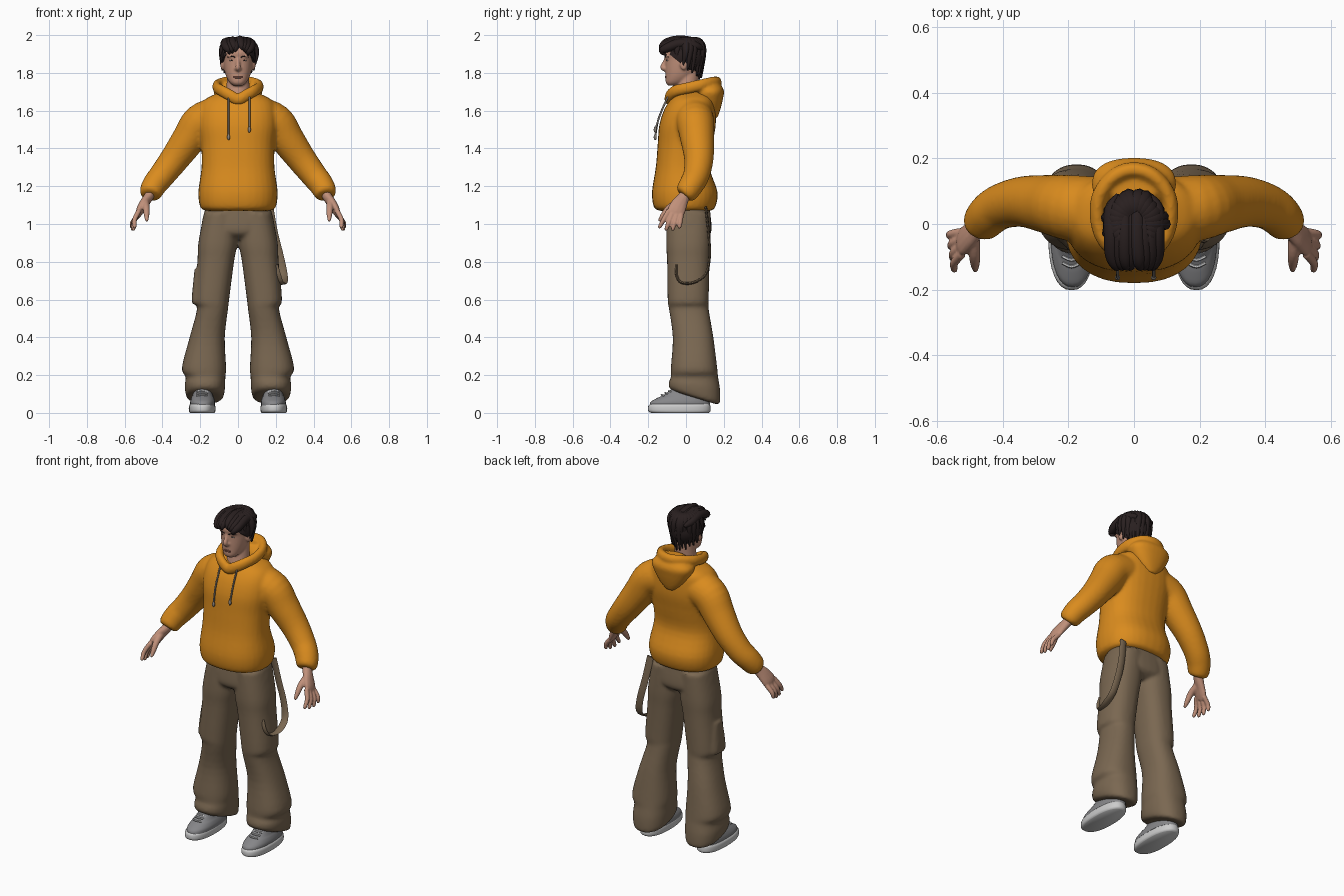
import bpy, bmesh, math, random
from mathutils import Vector, Matrix

if "Cube" in bpy.data.objects:
    bpy.data.objects.remove(bpy.data.objects["Cube"], do_unlink=True)
random.seed(4)


def material(name, *rgb):
    mat = bpy.data.materials.new(name)
    mat.use_nodes = True
    mat.diffuse_color = (*rgb, 1)
    mat.node_tree.nodes["Principled BSDF"].inputs["Base Color"].default_value = (*rgb, 1)
    return mat


orange = material("orange fleece", .7, .26, .013)
brown = material("brown canvas", .195, .137, .083)
skin = material("skin", .53, .28, .195)
lip = material("lip", .36, .15, .11)
dark = material("dark hair", .022, .014, .014)
eye_white = material("eye white", .45, .38, .34)
grey = material("shoe grey", .24, .24, .25)
white = material("sole white", .6, .6, .6)
cord_grey = material("cord grey", .26, .23, .2)


def spline(rows, closed=False, steps=4):
    """Smooth curve through rows of numbers."""
    rows = [Vector(row) for row in rows]
    count, result = len(rows), []
    if closed:
        get = lambda index: rows[index % count]
    else:
        get = lambda index: rows[max(0, min(count - 1, index))]
    for index in range(count if closed else count - 1):
        before, start, end, after = (get(index + offset) for offset in (-1, 0, 1, 2))
        for step in range(steps):
            t = step / steps
            enter, leave = (end - before) / 2, (after - start) / 2
            ease = t * t * (3 - 2 * t)
            result.append(start.lerp(end, ease) + enter * t * (1 - t) ** 2 - leave * t * t * (1 - t))
    return result if closed else result + [rows[-1]]


def bridge(bm, rings, closed=False):
    loops = [[bm.verts.new(point) for point in ring] for ring in rings]
    pairs = list(zip(loops, loops[1:]))
    if closed:
        pairs.append((loops[-1], loops[0]))
    else:
        bm.faces.new(loops[0])
        bm.faces.new(loops[-1])
    for lower, upper in pairs:
        for i in range(len(lower)):
            bm.faces.new((lower[i - 1], lower[i], upper[i], upper[i - 1]))


def circle(sides):
    return [(math.cos(math.tau * i / sides), math.sin(math.tau * i / sides)) for i in range(sides)]


def body(bm, rows, side=1, middle=0, power=.85):
    """Stacked sections: height, half width, front, back, optional x and tilt."""
    rings = []
    for z, half, front, back, x, tilt in spline([(*row, 0, 0)[:6] for row in rows]):
        ring = []
        for c, s in circle(32):
            across = math.copysign(abs(c) ** power, c) * half
            along = math.copysign(abs(s) ** power, s) * (back - front) / 2
            ring.append((side * (middle + x) + across, (front + back) / 2 + along, z - tilt * along))
        rings.append(ring)
    bridge(bm, rings)


def tube(bm, rows, size=(), side=1, ref=(1, 0, 0), sides=12, closed=False):
    """Swept ellipse: position, then radii across and along ref, unless size gives them."""
    points = spline([(*row, *size, row[-1])[:5] for row in rows], closed)
    rings, last = [], len(points) - 1
    for i, point in enumerate(points):
        if closed:
            ahead = points[(i + 1) % len(points)] - points[i - 1]
        else:
            ahead = points[min(last, i + 1)] - points[max(0, i - 1)]
        ahead = Vector(ahead[:3]).normalized()
        cross = ahead.cross(Vector(ref)).normalized()
        up = cross.cross(ahead)
        ring = [Vector(point[:3]) + cross * point[3] * c + up * point[4] * s for c, s in circle(sides)]
        rings.append([(side * p.x, p.y, p.z) for p in ring])
    bridge(bm, rings, closed)


def blob(bm, location, size):
    bmesh.ops.create_uvsphere(bm, u_segments=24, v_segments=14, radius=1,
                              matrix=Matrix.Translation(location) @ Matrix.Diagonal((*size, 1)))


def finish(bm, name, mat, voxel=0, smooth=3):
    bmesh.ops.recalc_face_normals(bm, faces=bm.faces)
    mesh = bpy.data.meshes.new(name)
    bm.to_mesh(mesh)
    bm.free()
    part = bpy.data.objects.new(name, mesh)
    bpy.context.collection.objects.link(part)
    if voxel:  # fuse overlapping parts into one soft surface
        fuse = part.modifiers.new("fuse", 'REMESH')
        fuse.mode, fuse.voxel_size = 'VOXEL', voxel
        soften = part.modifiers.new("soften", 'SMOOTH')
        soften.factor, soften.iterations = .5, smooth
        graph = bpy.context.evaluated_depsgraph_get()
        mesh = bpy.data.meshes.new_from_object(part.evaluated_get(graph))
        part.modifiers.clear()
        part.data = mesh
    mesh.materials.clear()
    mesh.materials.append(mat)
    mesh.shade_smooth()
    mesh.set_sharp_from_angle(angle=math.radians(55))


both_sides = (("left", 1), ("right", -1))
upright = (0, 0, 1)

# hooded top: torso and sleeves
bm = bmesh.new()
body(bm, [(1.07, .17, -.14, .13), (1.09, .2, -.17, .155), (1.17, .21, -.18, .167), (1.3, .193, -.16, .125),
          (1.42, .195, -.15, .14), (1.52, .208, -.142, .157), (1.6, .203, -.118, .157), (1.655, .18, -.085, .15),
          (1.688, .12, -.055, .13), (1.705, .07, -.035, .1)])
for name, side in both_sides:
    tube(bm, [(.12, .04, 1.565, .105), (.2, .05, 1.535, .1), (.26, .06, 1.45, .09), (.335, .068, 1.345, .078),
              (.4, .055, 1.26, .07), (.44, .03, 1.21, .066), (.465, 0, 1.163, .058), (.47, -.01, 1.15, .04)],
         side=side, sides=24)
finish(bm, "hooded_top", orange, .01)

# hood: rolled rim meeting in a V, and hanging bag
bm = bmesh.new()
rim = [(.04, -.085, 1.68), (.085, -.055, 1.705), (.11, .01, 1.72), (.105, .085, 1.737), (.06, .145, 1.75)]
mirrored = [(-x, y, z) for x, y, z in reversed(rim)]
tube(bm, [(0, -.09, 1.66)] + rim + [(0, .165, 1.75)] + mirrored, (.024, .031), ref=upright, closed=True)
body(bm, [(1.56, .03, .11, .165), (1.6, .075, .08, .18), (1.66, .115, .05, .195), (1.71, .126, .045, .2),
          (1.757, .07, .07, .17)])
finish(bm, "hood", orange, .008)

# drawstrings with tips
bm = bmesh.new()
for x, end in ((-.05, 1.46), (.06, 1.5)):
    tube(bm, [(x, -.095, 1.675), (x, -.129, 1.6), (x, -.15, 1.54), (x, -.163, end)], (.005, .005), sides=8)
    blob(bm, (x, -.163, end), (.008, .008, .016))
finish(bm, "drawstrings", cord_grey)

# trousers: pelvis, legs and one cargo pocket
bm = bmesh.new()
body(bm, [(1.12, .16, -.09, .12), (1, .193, -.105, .135), (.95, .17, -.1, .13), (.92, .1, -.06, .09)])
for name, side in both_sides:
    body(bm, [(1.06, .09, -.1, .13, .09), (.9, .103, -.105, .13, .107), (.8, .097, -.1, .125, .118),
              (.6, .093, -.097, .12, .14), (.55, .082, -.09, .12, .135), (.4, .093, -.07, .145, .163),
              (.24, .117, -.08, .165, .18), (.19, .105, -.08, .17, .172), (.145, .107, -.09, .18, .175, .15),
              (.095, .1, -.09, .18, .175, .3), (.08, .08, -.065, .16, .175, .3)], side)
body(bm, [(.76, .03, -.04, .05), (.6, .045, -.06, .075), (.575, .035, -.05, .065)], middle=-.2, power=.7)
finish(bm, "trousers", brown, .01)

# hanging side strap
bm = bmesh.new()
tube(bm, [(.165, .105, 1.09), (.19, .12, .95), (.22, .125, .83), (.24, .105, .735), (.24, .04, .69),
          (.22, -.025, .69), (.205, -.05, .73), (.19, -.05, .78)], (.007, .022), sides=8)
finish(bm, "side_strap", brown)

# shoes
for name, side in both_sides:
    bm = bmesh.new()
    body(bm, [(0, .064, -.185, .12), (.01, .07, -.2, .13), (.035, .07, -.2, .13), (.046, .064, -.19, .125)],
         side, middle=.19)
    finish(bm, name + "_sole", white)
    bm = bmesh.new()
    body(bm, [(.04, .066, -.193, .127), (.06, .066, -.185, .127), (.08, .06, -.15, .125), (.1, .052, -.11, .12),
              (.16, .04, -.04, .11)], side, middle=.187)
    finish(bm, name + "_shoe", grey)
    bm = bmesh.new()
    for row in range(4):
        y, z = -.13 + .02 * row, .096 + .01 * row
        ends = [(side * .19 + reach, y + .4 * abs(reach), z - .15 * abs(reach)) for reach in (-.028, 0, .028)]
        tube(bm, ends, (.005, .005), ref=upright, sides=6)
    finish(bm, name + "_laces", white)

# hands
for name, side in both_sides:
    bm = bmesh.new()
    tube(bm, [(.455, .01, 1.185, .028, .026), (.472, -.01, 1.145, .031, .026), (.5, -.035, 1.105, .043, .023),
              (.52, -.052, 1.07, .047, .02), (.53, -.063, 1.045, .036, .013)], side=side)
    for finger in (-1.5, -.5, .5, 1.5):
        base = Vector((.524, -.058 - .022 * finger, 1.06 + .007 * finger))
        tip = Vector((.559 - .006 * finger, -.09 - .036 * finger, .964 + .006 * finger ** 2))
        knuckle = (base + tip) / 2 + Vector((.01, 0, 0))
        tube(bm, [(*base, .014), (*knuckle, .013), (*base.lerp(tip, .9), .0105), (*tip, .005)], side=side)
    tube(bm, [(.492, -.04, 1.115, .023), (.486, -.09, 1.085, .018), (.484, -.122, 1.045, .0145),
              (.483, -.143, 1.015, .007)], side=side)
    finish(bm, name + "_hand", skin, .005, smooth=2)

# head: skull, jaw, neck, nose, nostrils, ears and brow ridge
bm = bmesh.new()
body(bm, [(1.732, .022, -.092, -.05), (1.748, .044, -.107, 0), (1.78, .062, -.108, .04), (1.82, .073, -.109, .07),
          (1.87, .079, -.11, .088), (1.92, .079, -.113, .088), (1.98, .03, -.05, .04)], power=.92)
body(bm, [(1.62, .075, -.068, .08), (1.69, .064, -.06, .065), (1.8, .057, -.04, .07)], power=1)
tube(bm, [(0, -.105, 1.885, .008), (0, -.114, 1.855, .01), (0, -.124, 1.83, .014), (0, -.108, 1.815, .011)])
for name, side in both_sides:
    blob(bm, (side * .011, -.109, 1.822), (.009, .01, .008))
    blob(bm, (side * .083, -.012, 1.845), (.01, .02, .031))
    blob(bm, (side * .033, -.1, 1.889), (.024, .01, .008))
finish(bm, "head", skin, .006)

# face details
eyes, irises, brows, lips = (bmesh.new() for feature in range(4))
for name, side in both_sides:
    blob(eyes, (side * .032, -.0955, 1.866), (.013, .009, .0045))
    blob(irises, (side * .032, -.1015, 1.866), (.005, .004, .0045))
    tube(brows, [(.014, -.111, 1.882), (.034, -.108, 1.888), (.054, -.092, 1.885)], (.003, .003), side, upright)
for z in (1.781, 1.775):
    mouth = [(x, -.1065 + 12 * x * x, z) for x in (-.024, -.012, 0, .012, .024)]
    tube(lips, mouth, (.004, .004), ref=upright)
finish(eyes, "eyes", eye_white)
finish(irises, "irises", dark)
finish(brows, "eyebrows", dark)
finish(lips, "lips", lip)

# hair: cap cut along a slanted hairline
bm = bmesh.new()
blob(bm, (0, -.006, 1.885), (.095, .108, .103))
bmesh.ops.bisect_plane(bm, geom=bm.verts[:] + bm.edges[:] + bm.faces[:], plane_co=(0, -.02, 1.845),
                       plane_no=(0, .15, .19), clear_inner=True)
bmesh.ops.holes_fill(bm, edges=[edge for edge in bm.edges if edge.is_boundary], sides=0)

# hair: locks falling round the sides and nape, leaving the forehead open
for lock in range(20):
    angle = math.radians(48 + 14 * lock)
    dx, dy = math.sin(angle), -math.cos(angle)
    front, rear = max(0, -dy), max(0, dy)
    twist = random.uniform(-.012, .012)
    x, y = dx * (.09 - .022 * rear), dy * (.082 + .03 * front) - .005
    z = 1.827 - .79 * y + .015 * front + random.uniform(-.006, .014)
    tube(bm, [(dx * .01, .01 + dy * .01, 1.968, .012), (dx * .055, dy * .06, 1.962, .028),
              (dx * .084 + twist, dy * (.09 + .01 * front), 1.915 + .03 * front, .019),
              (x + twist * dy, y - twist, z, .004)], ref=(-dy, dx, .3), sides=8)

# hair: tousled top swept forward over the brow
for lock in range(8):
    x = -.066 + .019 * lock
    drop = random.uniform(0, .014) + abs(x) / 4
    sway = random.uniform(-.006, .02)
    tube(bm, [(x * .7, .085, 1.93, .012), (x, .045, 1.962 - drop * .6, .024), (x, -.03, 1.974 - drop * .6, .026),
              (x + sway * .4, -.095, 1.965 - drop, .024), (x * .85 + sway, -.128, 1.945 - drop, .016),
              (x * .8 + sway * 1.6, -.138 + abs(x) / 2, 1.924 - drop, .004)], sides=8)
finish(bm, "hair", dark)
